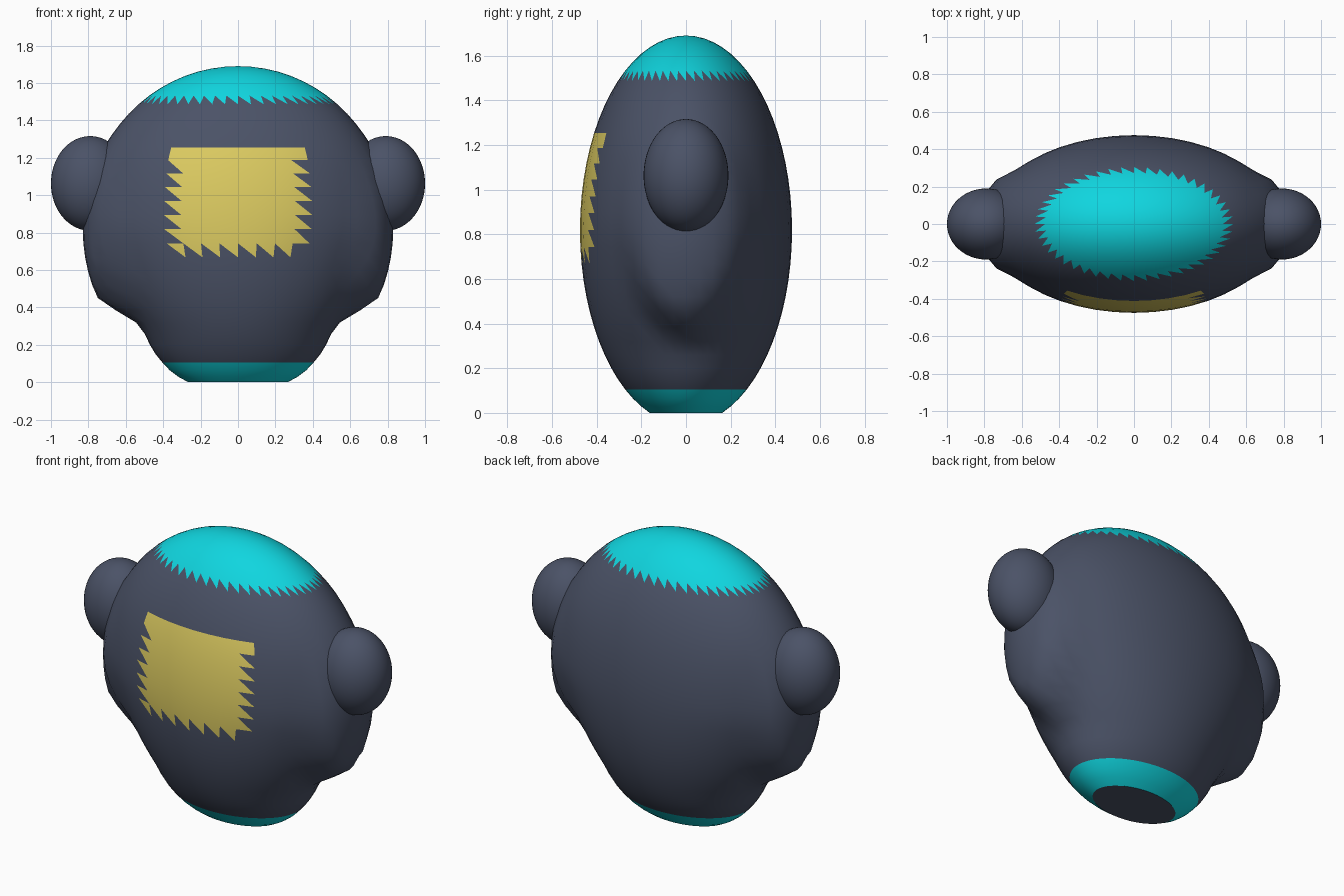
import bpy, bmesh
from math import sin, cos, radians, hypot

cube = bpy.data.objects.get("Cube")
if cube:
    bpy.data.objects.remove(cube, do_unlink=True)


def material(name, rgb):
    m = bpy.data.materials.new(name)
    m.use_nodes = True
    m.diffuse_color = (*rgb, 1)
    m.node_tree.nodes["Principled BSDF"].inputs["Base Color"].default_value = (*rgb, 1)
    return m


slate = material("slate", (0.07, 0.085, 0.135))
cyan = material("cyan", (0.005, 0.67, 0.74))
yellow = material("yellow", (0.72, 0.6, 0.12))

# Body dimensions
SEGMENTS, STEP = 48, 5
DEPTH, HALF_HEIGHT = 0.475, 0.8713
CENTRE = HALF_HEIGHT * sin(radians(70))
# Half width of the body at several heights: (z, scale)
WIDTHS = [(-0.1, 0.775), (0, 0.775), (0.1, 0.706), (0.25, 0.65), (0.33, 0.66),
          (0.5, 0.7), (0.67, 0.745), (0.82, 0.79), (1.2, 0.825), (1.8, 0.83)]


def width_at(z):
    for (z0, w0), (z1, w1) in zip(WIDTHS, WIDTHS[1:]):
        if z <= z1:
            return w0 + (w1 - w0) * (z - z0) / (z1 - z0)


def body_point(lat, lon):
    y = DEPTH * cos(lat) * sin(lon)
    z = CENTRE + HALF_HEIGHT * sin(lat)
    w = width_at(z)
    # Rounded bulge on each flank
    t = (1 - hypot(y / 0.31, (z - 0.85) / 0.55)) / 0.3
    t = max(0, min(1, t))
    w += (0.83 + 0.5 * y * y - w) * t * t * (3 - 2 * t)
    return (w * cos(lat) * cos(lon), y, z)


def paint(face):
    # Cap and base band by height, front panel by position
    c = face.calc_center_median()
    if c.z > 1.51 or 0.005 < c.z < 0.11:
        return 1
    if c.y < 0 and abs(c.x) < 0.345 and 0.705 < c.z < 1.265:
        return 2
    return 0


# Body: stacked rings of triangles, flat at the bottom
bm = bmesh.new()
rings = [[bm.verts.new(body_point(radians(lat), radians(j * 360 / SEGMENTS - 90)))
          for j in range(SEGMENTS)] for lat in range(-70, 90, STEP)]
pole = bm.verts.new((0, 0, CENTRE + HALF_HEIGHT))
for low, up in zip(rings, rings[1:]):
    for j in range(SEGMENTS):
        k = (j + 1) % SEGMENTS
        bm.faces.new((up[j], low[k], up[k]))
        bm.faces.new((up[j], low[j], low[k]))
for j in range(SEGMENTS):
    bm.faces.new((rings[-1][j], rings[-1][(j + 1) % SEGMENTS], pole))
base = bm.faces.new(rings[0][::-1])
for f in bm.faces:
    f.smooth = f is not base
    f.material_index = 0 if f is base else paint(f)
for e in base.edges:
    e.smooth = False
mesh = bpy.data.meshes.new("body")
bm.to_mesh(mesh)
bm.free()
for m in (slate, cyan, yellow):
    mesh.materials.append(m)
bpy.context.collection.objects.link(bpy.data.objects.new("body", mesh))

# Ears: egg-shaped knobs on both sides
for side, name in ((1, "left_ear"), (-1, "right_ear")):
    bpy.ops.mesh.primitive_uv_sphere_add(segments=48, ring_count=32, radius=1,
                                         location=(side * 0.79, 0, 1.063))
    ear = bpy.context.object
    ear.name = name
    ear.scale = (0.21, 0.19, 0.253)
    ear.data.materials.append(slate)
    bpy.ops.object.shade_smooth()
